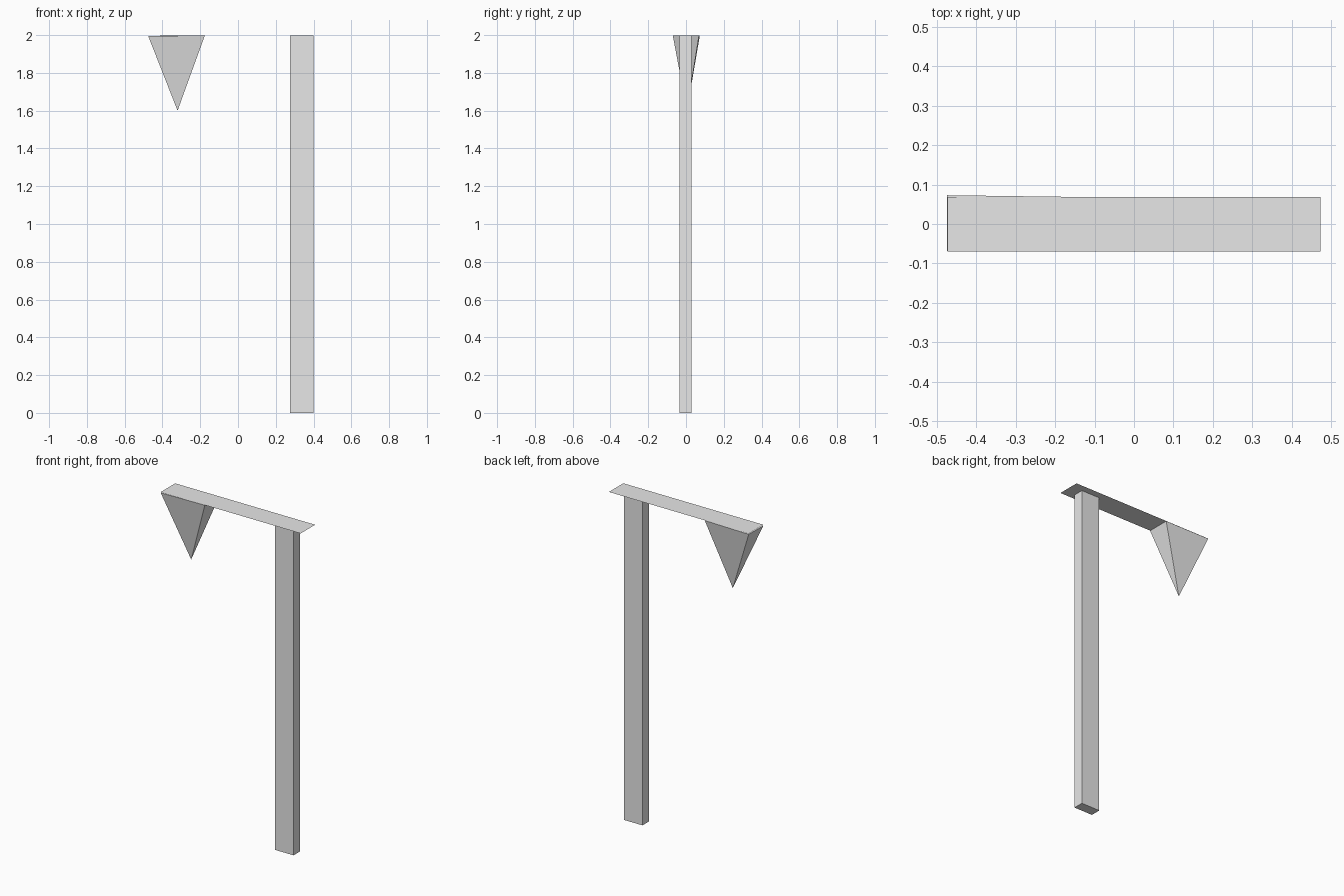
import bpy
import bmesh
from mathutils import Vector

old = bpy.data.objects.get("Cube")
if old:
    bpy.data.objects.remove(old, do_unlink=True)

# One plain grey for everything
grey = bpy.data.materials.new("plain_grey")
grey.use_nodes = True
colour = (0.8, 0.8, 0.8, 1.0)
grey.diffuse_color = colour
grey.node_tree.nodes["Principled BSDF"].inputs["Base Color"].default_value = colour


def finish(name, bm):
    """Turn a bmesh into a named, coloured object."""
    bmesh.ops.recalc_face_normals(bm, faces=bm.faces)
    mesh = bpy.data.meshes.new(name)
    bm.to_mesh(mesh)
    bm.free()
    mesh.materials.append(grey)
    obj = bpy.data.objects.new(name, mesh)
    bpy.context.collection.objects.link(obj)
    return obj


# Upright post, a square-edged box reaching the top sheet
bm = bmesh.new()
bmesh.ops.create_cube(bm, size=1)
low, high = Vector((0.275, -0.035, 0)), Vector((0.40, 0.028, 1.999))
bmesh.ops.scale(bm, vec=high - low, verts=bm.verts)
bmesh.ops.translate(bm, vec=(low + high) / 2, verts=bm.verts)
finish("post", bm)

# Thin flat sheet across the top
bm = bmesh.new()
corners = [(-0.473, -0.07), (0.473, -0.07), (0.473, 0.069), (-0.473, 0.069)]
bm.faces.new([bm.verts.new((x, y, 2)) for x, y in corners])
sheet = finish("top_sheet", bm)

# Hanging four-sided spike, its base dipping slightly at the outer end
bm = bmesh.new()
base = [bm.verts.new(p) for p in (
    (-0.475, -0.068, 1.994), (-0.175, -0.07, 1.999),
    (-0.175, 0.069, 1.999), (-0.475, 0.073, 1.996))]
tip = bm.verts.new((-0.32, 0.005, 1.6))
bm.faces.new(base)
for i in range(4):
    bm.faces.new((base[i], base[(i + 1) % 4], tip))
finish("hanging_spike", bm)
